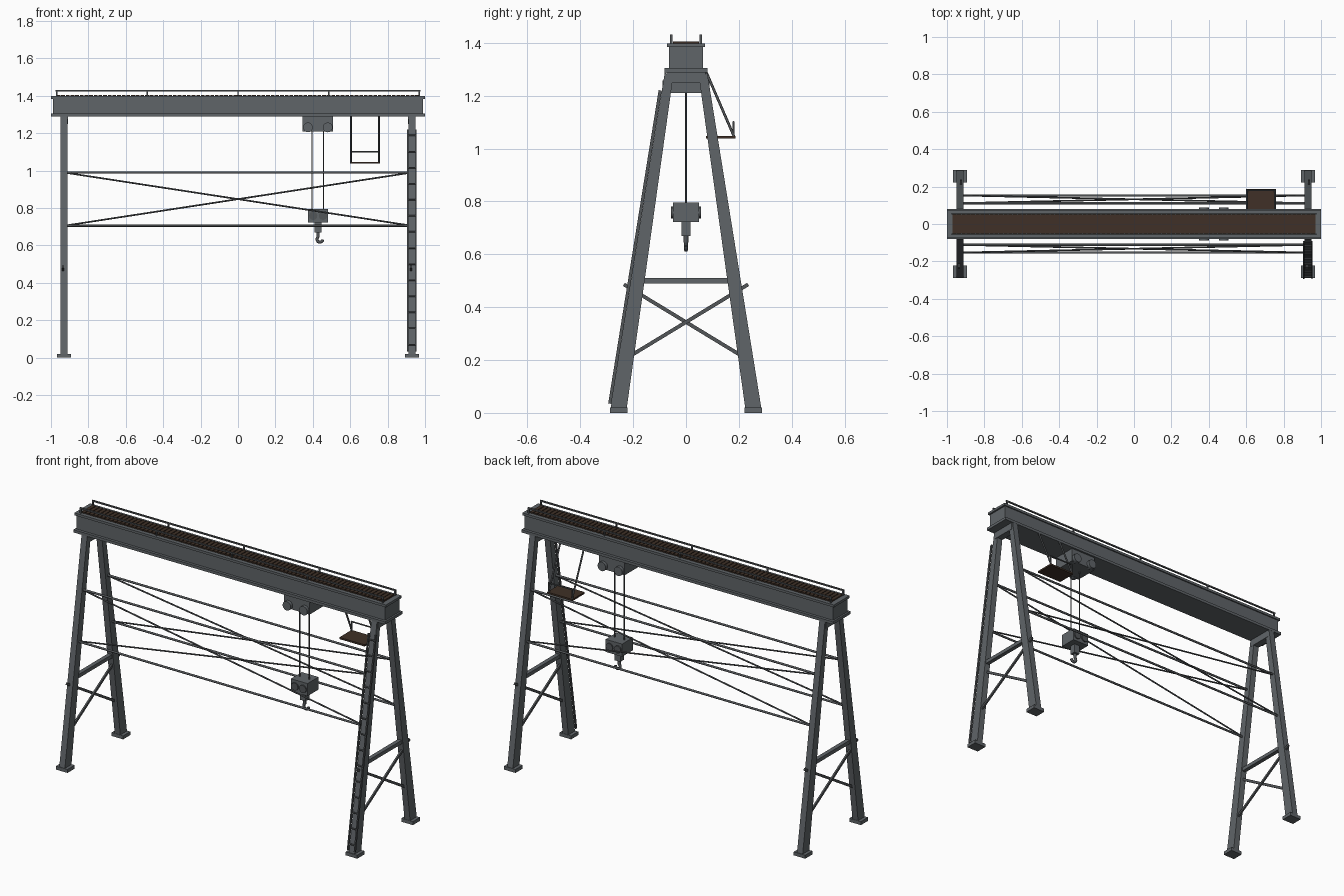
import bpy, bmesh, math
from mathutils import Vector

if "Cube" in bpy.data.objects:
    bpy.data.objects.remove(bpy.data.objects["Cube"], do_unlink=True)


def material(name, rgb):
    m = bpy.data.materials.new(name)
    m.use_nodes = True
    m.diffuse_color = (*rgb, 1)
    m.node_tree.nodes["Principled BSDF"].inputs["Base Color"].default_value = (*rgb, 1)
    return m


STEEL = material("grey steel", (0.115, 0.128, 0.138))
ROD = material("dark steel", (0.085, 0.092, 0.098))
WOOD = material("brown planks", (0.05, 0.03, 0.02))


def finish(ob, name, mat):
    ob.name = name
    ob.data.materials.append(mat)
    return ob


def box(name, x, y, z, mat=STEEL):
    """Box from (low, high) ranges."""
    bpy.ops.mesh.primitive_cube_add(size=1, location=[sum(r) / 2 for r in (x, y, z)])
    ob = bpy.context.object
    for v in ob.data.vertices:
        v.co = [c * (r[1] - r[0]) for c, r in zip(v.co, (x, y, z))]
    return finish(ob, name, mat)


def rod(name, a, b, r, mat=ROD, sides=8):
    """Round bar between two points."""
    a, b = Vector(a), Vector(b)
    bpy.ops.mesh.primitive_cylinder_add(vertices=sides, radius=r, depth=(b - a).length,
                                        location=(a + b) / 2)
    ob = bpy.context.object
    ob.rotation_euler = (b - a).to_track_quat('Z', 'X').to_euler()
    bpy.ops.object.shade_smooth_by_angle(angle=math.radians(50))
    return finish(ob, name, mat)


def flat_bar(name, a, b, deep, wide, mat=ROD):
    """Rectangular bar between two points."""
    a, b = Vector(a), Vector(b)
    h = (b - a).length / 2
    ob = box(name, (-deep / 2, deep / 2), (-wide / 2, wide / 2), (-h, h), mat)
    ob.location = (a + b) / 2
    ob.rotation_euler = (b - a).to_track_quat('Z', 'X').to_euler()
    return ob


def prism(name, profile, x0, x1, mat=STEEL):
    """Extrude a (y, z) outline along x."""
    bm = bmesh.new()
    face = bm.faces.new([bm.verts.new((x0, y, z)) for y, z in profile])
    new = bmesh.ops.extrude_face_region(bm, geom=[face])["geom"]
    bmesh.ops.translate(bm, vec=(x1 - x0, 0, 0),
                        verts=[v for v in new if isinstance(v, bmesh.types.BMVert)])
    bmesh.ops.recalc_face_normals(bm, faces=bm.faces)
    me = bpy.data.meshes.new(name)
    bm.to_mesh(me)
    bm.free()
    ob = bpy.data.objects.new(name, me)
    bpy.context.collection.objects.link(ob)
    return finish(ob, name, mat)


def leg_y(z):
    return 0.255 - 0.145 * z


# Main girder
box("girder_web", (-0.99, 0.99), (-0.065, 0.065), (1.295, 1.39))
box("girder_bottom_flange", (-1, 1), (-0.081, 0.081), (1.288, 1.304))
box("girder_top_flange", (-1, 1), (-0.072, 0.072), (1.384, 1.398))

# Plank deck
box("deck_base", (-0.97, 0.97), (-0.048, 0.048), (1.396, 1.4), WOOD)
plank = box("deck_planks", (-0.97, -0.95), (-0.05, 0.05), (1.398, 1.405), WOOD)
array = plank.modifiers.new("repeat", 'ARRAY')
array.count = 78
array.use_relative_offset = False
array.use_constant_offset = True
array.constant_offset_displace = (0.0249, 0, 0)

# Low guard rails along the girder
for s, side in ((-1, "front"), (1, "back")):
    y = s * 0.056
    box(f"guard_rail_{side}", (-0.975, 0.975), (y - 0.004, y + 0.004), (1.423, 1.431), ROD)
    for i in range(5):
        x = -0.97 + i * 0.485
        box(f"guard_post_{side}", (x - 0.004, x + 0.004), (y - 0.004, y + 0.004),
            (1.395, 1.427), ROD)

# End frames
for sx, end in ((-1, "right"), (1, "left")):
    x = sx * 0.93
    box(f"leg_cap_{end}", (x - 0.02, x + 0.02), (-0.074, 0.074), (1.248, 1.29))
    for sy, side in ((-1, "front"), (1, "back")):
        prism(f"leg_{side}_{end}",
              [(sy * y, z) for y, z in
               ((0.286, 0.012), (0.225, 0.012), (0.051, 1.255), (0.08, 1.289))],
              x - 0.018, x + 0.018)
        box(f"foot_{side}_{end}", (x - 0.037, x + 0.037),
            sorted((sy * 0.222, sy * 0.288)), (0, 0.02))
        flat_bar(f"cross_brace_{side}_{end}", (x + sy * 0.005, sy * 0.235, 0.486),
                 (x + sy * 0.005, -sy * 0.2, 0.222), 0.014, 0.01)
    box(f"tie_beam_{end}", (x - 0.012, x + 0.012), (-0.165, 0.165), (0.49, 0.511))

# Long bracing between the end frames
for sy, side in ((-1, "front"), (1, "back")):
    low, high = (sy * leg_y(0.705), 0.705), (sy * leg_y(0.99), 0.99)
    for label, (y, z) in (("lower", low), ("upper", high)):
        rod(f"{label}_tie_rod_{side}", (-0.93, y, z), (0.93, y, z), 0.0062)
    for sx in (-1, 1):
        rod(f"diagonal_rod_{side}", (-sx * 0.93, *low), (sx * 0.93, *high), 0.0045)

# Ladder on one front leg
def ladder_point(x, z):
    return (x, -(0.294 - 0.161 * z), z)


for x in (0.908, 0.952):
    flat_bar("ladder_rail", ladder_point(x, 0.035), ladder_point(x, 1.22), 0.012, 0.007)
for i in range(14):
    z = 0.07 + i * 0.086
    rod("ladder_rung", ladder_point(0.906, z), ladder_point(0.954, z), 0.004)

# Trolley with wheels
box("trolley", (0.345, 0.508), (-0.07, 0.07), (1.21, 1.292))
for x in (0.374, 0.48):
    for s in (-1, 1):
        rod("trolley_wheel", (x, s * 0.06, 1.231), (x, s * 0.088, 1.231), 0.026, STEEL, 20)

# Hoist cables and hook block
for x in (0.396, 0.457):
    rod("hoist_cable", (x, 0, 0.78), (x, 0, 1.23), 0.0035)
box("hook_block", (0.375, 0.481), (-0.05, 0.05), (0.722, 0.795))
for x in (0.402, 0.454):
    for s in (-1, 1):
        rod("block_sheave", (x, s * 0.045, 0.758), (x, s * 0.057, 0.758), 0.022, ROD, 16)
box("hook_holder", (0.41, 0.446), (-0.017, 0.017), (0.67, 0.724))
rod("hook_shank", (0.428, 0, 0.675), (0.428, 0, 0.645), 0.009)

# Hook as a bevelled curve
curve = bpy.data.curves.new("hook", 'CURVE')
curve.dimensions = '3D'
curve.bevel_depth = 0.008
curve.bevel_resolution = 2
curve.use_fill_caps = True
spline = curve.splines.new('POLY')
path = [(0.428, 0.655)] + [(0.438 + 0.016 * math.cos(t), 0.633 + 0.016 * math.sin(t))
                           for t in (math.radians(130 + 25 * i) for i in range(10))]
spline.points.add(len(path) - 1)
for p, (x, z) in zip(spline.points, path):
    p.co = (x, 0, z, 1)
hook = bpy.data.objects.new("hook", curve)
bpy.context.collection.objects.link(hook)
curve.materials.append(ROD)

# Hanging service platform
box("platform", (0.598, 0.76), (0.075, 0.187), (1.037, 1.047), WOOD)
for x in (0.604, 0.754):
    rod("platform_hanger", (x, 0.074, 1.295), (x, 0.182, 1.045), 0.005)
    rod("platform_post", (x, 0.18, 1.045), (x, 0.18, 1.102), 0.004)
rod("platform_rail", (0.6, 0.18, 1.1), (0.758, 0.18, 1.1), 0.004)
